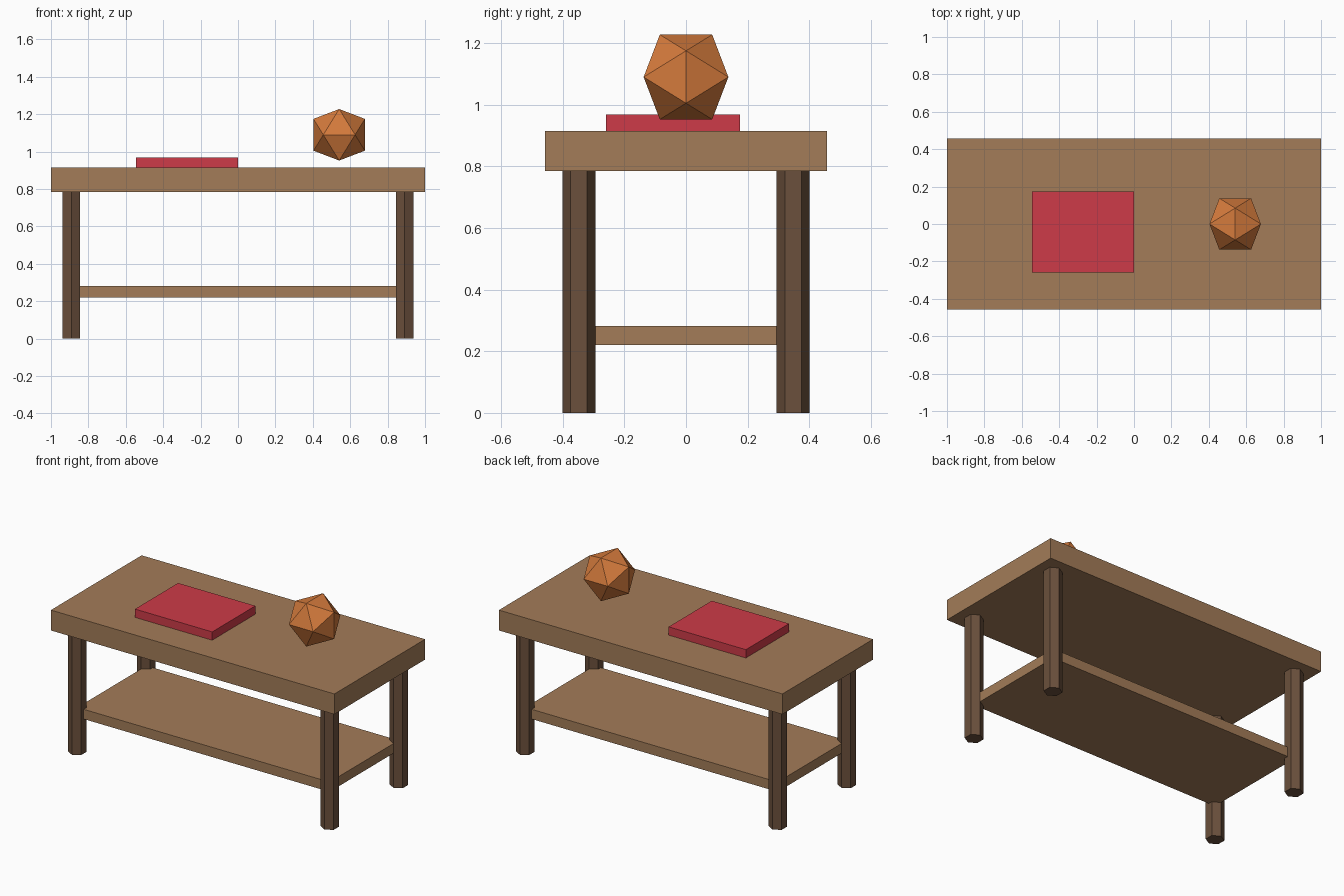
import bpy
import bmesh

if "Cube" in bpy.data.objects:
    bpy.data.objects.remove(bpy.data.objects["Cube"])


def material(name, r, g, b):
    def lin(c):
        c /= 255
        return c / 12.92 if c <= 0.04045 else ((c + 0.055) / 1.055) ** 2.4
    m = bpy.data.materials.new(name)
    m.diffuse_color = (lin(r), lin(g), lin(b), 1)
    m.use_nodes = True
    m.node_tree.nodes["Principled BSDF"].inputs["Base Color"].default_value = m.diffuse_color
    return m


WOOD = material("light wood", 163, 124, 88)
DARK = material("dark wood", 107, 80, 60)
RED = material("red", 205, 59, 72)
ORANGE = material("orange", 212, 122, 60)


def box(name, lo, hi, mat):
    bpy.ops.mesh.primitive_cube_add(size=1, location=[(a + b) / 2 for a, b in zip(lo, hi)])
    ob = bpy.context.object
    ob.name = name
    ob.scale = [b - a for a, b in zip(lo, hi)]
    bpy.ops.object.transform_apply(location=False, rotation=False, scale=True)
    ob.data.materials.append(mat)


# Table top, lower shelf and book
box("table_top", (-1, -0.457, 0.785), (1, 0.457, 0.915), WOOD)
box("lower_shelf", (-0.89, -0.348, 0.22), (0.89, 0.348, 0.282), WOOD)
box("book", (-0.545, -0.26, 0.915), (0, 0.175, 0.968), RED)

# Four hexagonal legs
for side, x in (("left", -0.891), ("right", 0.891)):
    for end, y in (("front", -0.348), ("back", 0.348)):
        bpy.ops.mesh.primitive_cylinder_add(vertices=6, radius=0.0535, depth=0.785,
                                            location=(x, y, 0.3925))
        leg = bpy.context.object
        leg.name = f"{end}_{side}_leg"
        leg.data.materials.append(DARK)

# Twenty-sided ornament: hull of three crossed golden rectangles
A, B = 0.1375, 0.085
bm = bmesh.new()
for s in (-1, 1):
    for t in (-1, 1):
        for co in ((0, s * B, t * A), (s * B, t * A, 0), (t * A, 0, s * B)):
            bm.verts.new(co)
bmesh.ops.convex_hull(bm, input=bm.verts)
bmesh.ops.recalc_face_normals(bm, faces=bm.faces)
mesh = bpy.data.meshes.new("faceted_ornament")
bm.to_mesh(mesh)
bm.free()
mesh.materials.append(ORANGE)
ornament = bpy.data.objects.new("faceted_ornament", mesh)
ornament.location = (0.541, 0, 1.09)
bpy.context.collection.objects.link(ornament)
